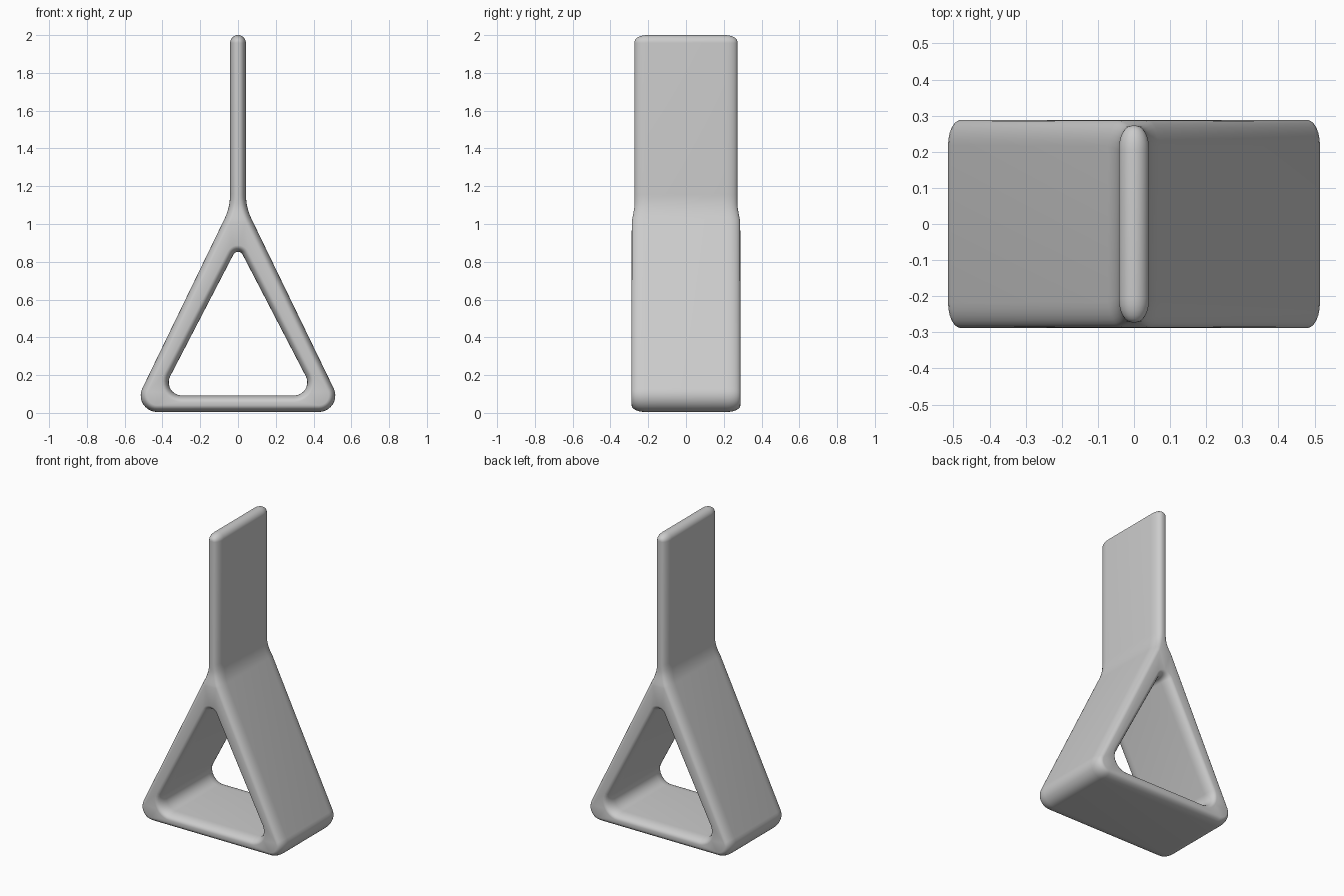
import bpy, bmesh, math
from mathutils import Vector

cube = bpy.data.objects.get("Cube")
if cube:
    bpy.data.objects.remove(cube, do_unlink=True)

EDGE, ROUND_Y, HALF_Y, BASE = 0.035, 0.07, 0.288, 0.005


def rounded_loop(corners, inset):
    """Counter-clockwise (x, z, radius) corners as a filleted loop, moved inward by inset."""
    points = []
    for i, (x, z, radius) in enumerate(corners):
        p = Vector((x, z))
        a = (p - Vector(corners[i - 1][:2])).normalized()
        b = (Vector(corners[(i + 1) % len(corners)][:2]) - p).normalized()
        turn = math.atan2(a.x * b.y - a.y * b.x, a.dot(b))
        side = 1 if turn > 0 else -1
        left = Vector((-a.y, a.x))
        centre = p - a * radius * math.tan(abs(turn) / 2) + left * side * radius
        start = math.atan2(-left.y, -left.x)
        reach = side * radius - inset
        for k in range(11):
            ang = start + turn * k / 10
            points.append(centre + Vector((math.cos(ang), math.sin(ang))) * reach)
    return points


def mirrored(right_half):
    return right_half + [(-x, z, r) for x, z, r in reversed(right_half)]


# Outer outline: splayed legs rising into an upright fin
outer = mirrored([(0.567, BASE, 0.087), (0.042, 1.088, 0.3), (0.042, 2.0, 0.0419)])
# Triangular opening
opening = [(-0.412, 0.092, 0.07), (0.412, 0.092, 0.07), (0, 0.885, 0.028)]

bm = bmesh.new()
STEPS = 7
sections = []
for end in (-1, 1):
    for k in range(STEPS):
        t = math.pi / 2 * (STEPS - 1 - k if end < 0 else k) / (STEPS - 1)
        y = end * (HALF_Y - ROUND_Y + ROUND_Y * math.sin(t))
        sections.append((y, EDGE * (1 - math.cos(t))))

caps = {0: [], len(sections) - 1: []}
for corners, sign in ((outer, 1), (opening, -1)):
    previous = None
    for index, (y, inset) in enumerate(sections):
        ring = []
        for p in rounded_loop(corners, sign * inset):
            # The fin is slightly narrower than the legs
            s = min(max((p.y - 0.99) / 0.12, 0), 1)
            ring.append(bm.verts.new((p.x, y * (1 - 0.055 * s * s * (3 - 2 * s)), p.y)))
        n = len(ring)
        if previous:
            for i in range(n):
                j = (i + 1) % n
                bm.faces.new((previous[i], previous[j], ring[j], ring[i]))
        if index in caps:
            for i in range(n):
                pair = (ring[i], ring[(i + 1) % n])
                caps[index].append(bm.edges.get(pair) or bm.edges.new(pair))
        previous = ring

# Front and back faces around the opening
for index, edges in caps.items():
    bmesh.ops.triangle_fill(bm, edges=edges, use_beauty=True,
                            normal=(0, -1 if index == 0 else 1, 0))
bmesh.ops.recalc_face_normals(bm, faces=bm.faces[:])

mesh = bpy.data.meshes.new("triangular_stand_with_fin")
bm.to_mesh(mesh)
bm.free()
stand = bpy.data.objects.new("triangular_stand_with_fin", mesh)
bpy.context.collection.objects.link(stand)

grey = bpy.data.materials.new("light_grey")
grey.use_nodes = True
colour = (0.6, 0.6, 0.6, 1)
grey.diffuse_color = colour
grey.node_tree.nodes["Principled BSDF"].inputs["Base Color"].default_value = colour
mesh.materials.append(grey)

bpy.ops.object.select_all(action="DESELECT")
stand.select_set(True)
bpy.context.view_layer.objects.active = stand
bpy.ops.object.shade_smooth_by_angle(angle=math.radians(35))
